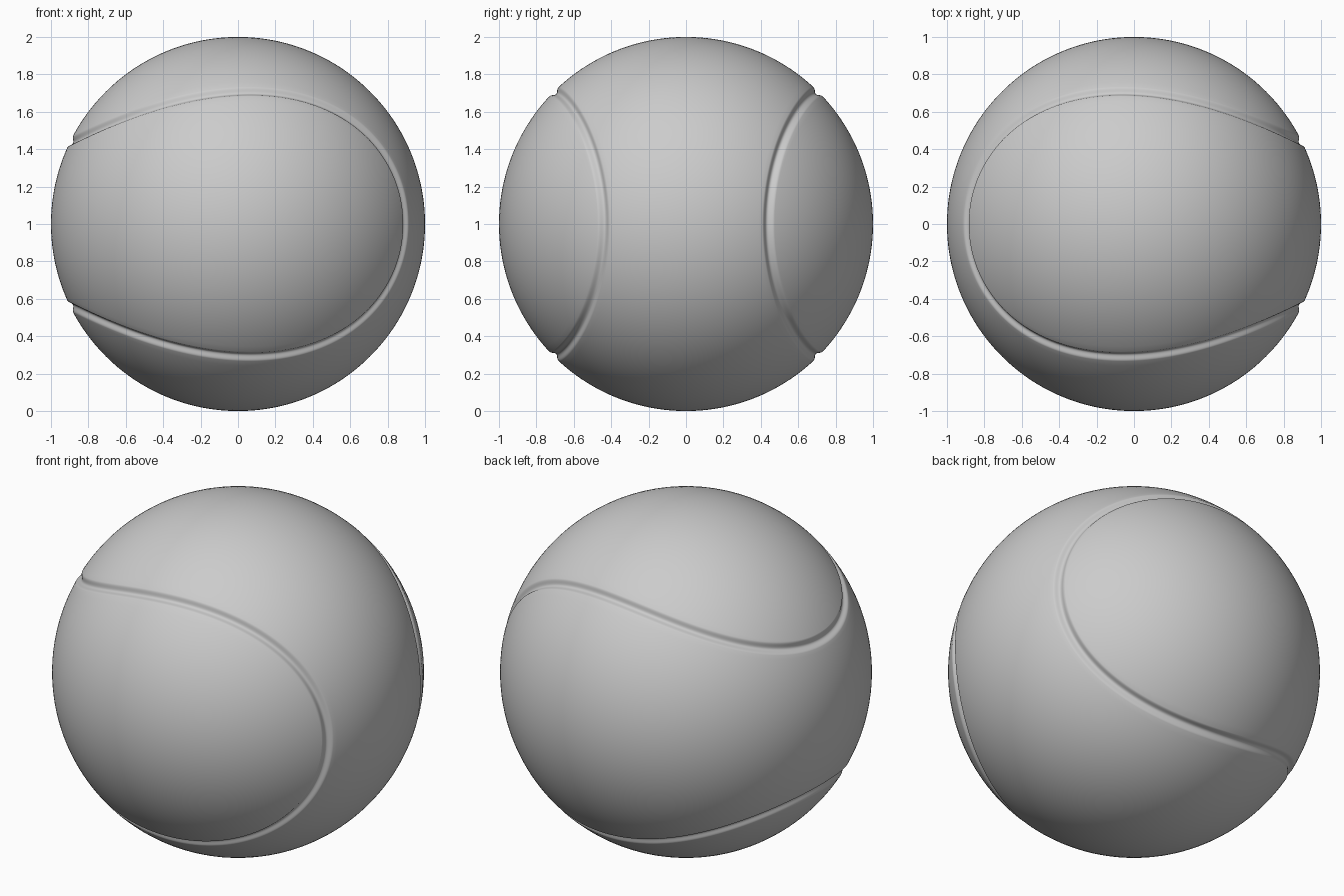
import bpy, bmesh
from math import sin, cos, pi, sqrt
from mathutils import Vector

if "Cube" in bpy.data.objects:
    bpy.data.objects.remove(bpy.data.objects["Cube"])

A, B = 0.72, 0.28            # seam curve shape (A + B = sphere radius)
W, DEPTH = 0.036, 0.018      # groove half width and depth
N, M, K = 240, 40, 8         # steps along seam, across panel, across half groove


def seam(t):
    return Vector((2 * sqrt(A * B) * cos(2 * t),
                   A * cos(t) - B * cos(3 * t),
                   A * sin(t) + B * sin(3 * t)))


def panel_row(t):
    """One strip of points from the seam, over the panel, to the mirrored seam."""
    p = seam(t)
    tangent = seam(t + 1e-4) - seam(t - 1e-4)
    side = p.cross(tangent).normalized()
    half = []
    for k in range(K + 1):
        s = W * k / K
        r = 1 - DEPTH * 0.5 * (1 + cos(pi * k / K))
        half.append((p * cos(s) + side * sin(s)) * r)
    flip = [Vector((v.x, -v.y, v.z)) for v in half]
    a, b = half[-1], flip[-1]
    middle = []
    for j in range(1, M):
        middle.append(a.lerp(b, j / M).normalized() if (a - b).length < 1e-3
                      else a.slerp(b, j / M))
    return half + middle + flip[::-1]


# Two identical interlocking panels, each with its half of the groove
bm = bmesh.new()
turns = (lambda v: Vector((v.x, v.y, v.z)), lambda v: Vector((-v.x, v.z, v.y)))
rows = [panel_row(-pi / 2 + pi * i / N) for i in range(N + 1)]
for turn in turns:
    grid = [[bm.verts.new(turn(v) + Vector((0, 0, 1))) for v in row] for row in rows]
    for r0, r1 in zip(grid, grid[1:]):
        for j in range(len(r0) - 1):
            bm.faces.new((r0[j], r0[j + 1], r1[j + 1], r1[j]))

# Weld panels along the seam and close the panel tips
bmesh.ops.remove_doubles(bm, verts=bm.verts, dist=2e-5)
bmesh.ops.recalc_face_normals(bm, faces=bm.faces)
for f in bm.faces:
    f.smooth = True

mesh = bpy.data.meshes.new("ball")
bm.to_mesh(mesh)
bm.free()
ball = bpy.data.objects.new("ball", mesh)
bpy.context.collection.objects.link(ball)
